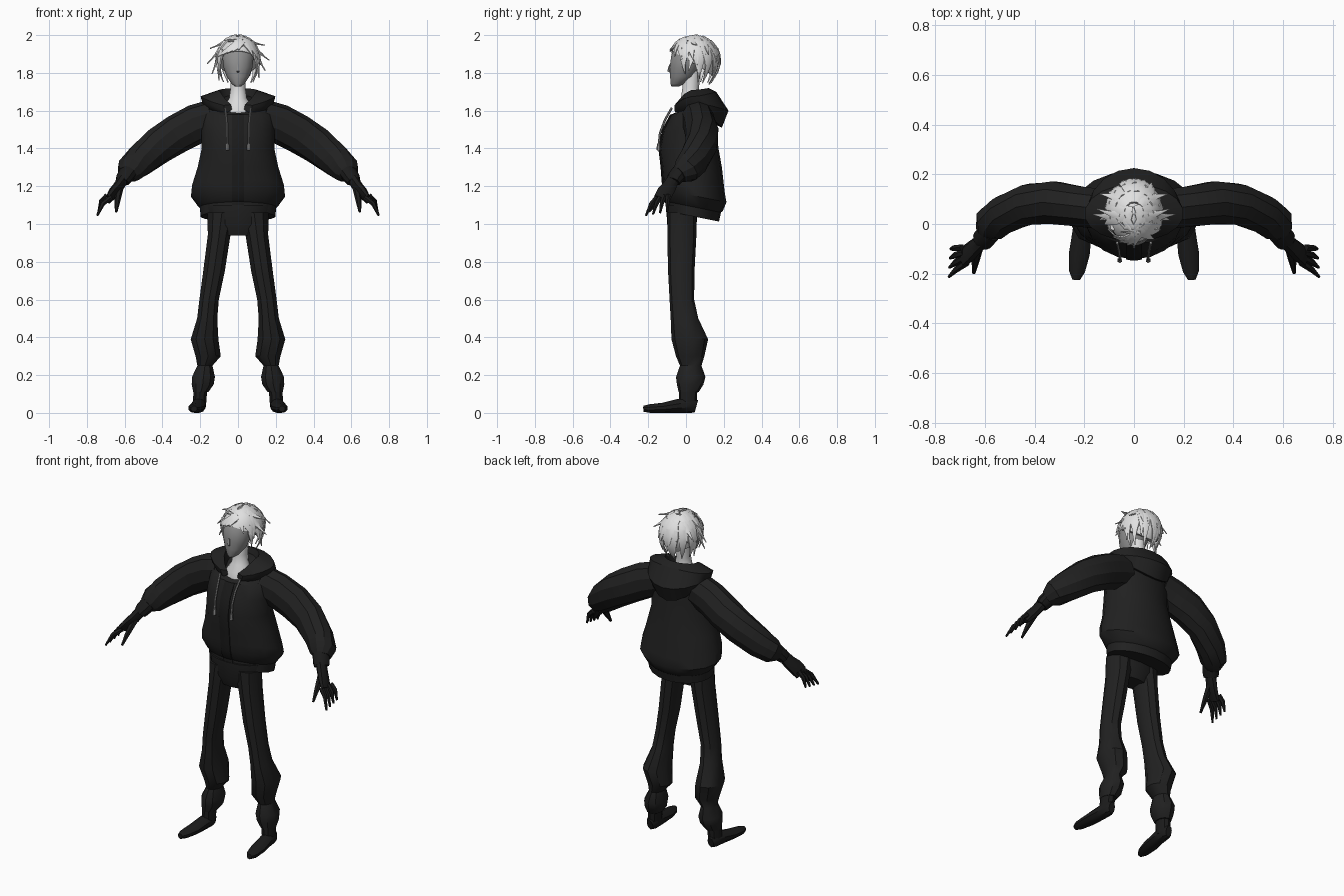
import bpy, bmesh, random
from math import sin, cos, pi, radians
from mathutils import Vector

random.seed(4)
if "Cube" in bpy.data.objects:
    bpy.data.objects.remove(bpy.data.objects["Cube"])

X, Y, Z = Vector((1, 0, 0)), Vector((0, 1, 0)), Vector((0, 0, 1))


def material(name, r, g, b):
    m = bpy.data.materials.new(name)
    m.use_nodes = True
    m.diffuse_color = (r, g, b, 1)
    node = next(n for n in m.node_tree.nodes if n.type == "BSDF_PRINCIPLED")
    node.inputs["Base Color"].default_value = (r, g, b, 1)
    node.inputs["Roughness"].default_value = 0.8
    return m


black = material("black cloth", .015, .015, .015)
dark = material("darker cloth", .011, .011, .011)
white = material("white hair", .75, .75, .75)
pale = material("pale skin", .72, .72, .72)
grey = material("shaded face", .27, .27, .27)
steel = material("grey cord", .25, .25, .25)


def skin(name, rings, mat, closed=True, cap=True, angle=35):
    """Bridge equal-sized rings of points into one mesh."""
    bm = bmesh.new()
    rows = [[bm.verts.new(p) for p in ring] for ring in rings]
    n = len(rows[0])
    for a, b in zip(rows, rows[1:]):
        for i in range(n if closed else n - 1):
            j = (i + 1) % n
            bm.faces.new((a[i], a[j], b[j], b[i]))
    if cap:
        bm.faces.new(rows[0])
        bm.faces.new(rows[-1])
    bmesh.ops.recalc_face_normals(bm, faces=bm.faces)
    for f in bm.faces:
        f.smooth = True
    me = bpy.data.meshes.new(name)
    bm.to_mesh(me)
    bm.free()
    me.set_sharp_from_angle(angle=radians(angle))
    me.materials.append(mat)
    ob = bpy.data.objects.new(name, me)
    bpy.context.collection.objects.link(ob)
    return ob


def loft(name, sections, mat, n=10, hint=Z, axis=None, move=None, angle=35):
    """Sweep ellipses (x, y, z, width, height) along a path."""
    pts = [Vector(s[:3]) for s in sections]
    rings = []
    for i, s in enumerate(sections):
        t = axis or (pts[min(i + 1, len(pts) - 1)] - pts[max(i - 1, 0)]).normalized()
        h = hint(pts[i]) if callable(hint) else hint
        u = t.cross(h).normalized()
        v = u.cross(t)
        ring = []
        for k in range(n):
            a = 2 * pi * (k + .5) / n
            p = pts[i] + u * cos(a) * s[3] + v * sin(a) * s[4]
            ring.append(move(p) if move else p)
        rings.append(ring)
    return skin(name, rings, mat, angle=angle)


def both(name, sections, mat, **kw):
    for side, sx in (("left", 1), ("right", -1)):
        loft(side + "_" + name, [(s[0] * sx, *s[1:]) for s in sections], mat, **kw)


# Jacket body: hem hangs lower behind, neckline dips in front
def jacket_tilt(p):
    if p.z < 1.25:
        p.z -= (p.y - .04) * .2
    elif p.z > 1.62:
        p.z += (p.y - .03) * .5
    return p


body = [(1.04, .04, .2, .135), (1.09, .045, .205, .14), (1.1, .045, .215, .15),
        (1.15, .047, .252, .167), (1.2, .04, .247, .165), (1.3, .03, .217, .16),
        (1.4, .015, .195, .157), (1.5, .02, .197, .142), (1.58, .035, .19, .115),
        (1.63, .04, .14, .09), (1.65, .03, .085, .07)]
loft("jacket_body", [(0, y, z, w, d) for z, y, w, d in body], black, n=18,
     hint=Y, axis=Z, move=jacket_tilt)
loft("jacket_placket", [(0, y - d + (.002 if z > 1.12 else 0), z + (.03 if z < 1.25 else 0), .034, .007)
                        for z, y, w, d in body[:9]], dark, n=8, hint=Y, axis=Z)

# Hood lying round the neck: width, back depth, then front, side and back heights
hood = [(.085, .06, 1.6, 1.64, 1.66), (.1, .08, 1.62, 1.71, 1.72),
        (.2, .12, 1.62, 1.675, 1.7), (.19, .185, 1.61, 1.64, 1.6),
        (.17, .15, 1.59, 1.62, 1.51), (.15, .09, 1.59, 1.6, 1.54)]
rings = []
for i in range(17):
    a = radians(22 + 316 * i / 16)
    front, back = max(cos(a), 0), max(-cos(a), 0)
    rings.append([(w * sin(a), .04 - front * (.09 + w * .1) + back * d,
                   zs + (zf - zs) * front ** 2 + (zb - zs) * back ** 1.5)
                  for w, d, zf, zs, zb in hood])
skin("hood", rings, black, angle=30)

# Sleeves and cuffs
both("sleeve", [(.13, .06, 1.56, .085, .1), (.22, .07, 1.53, .085, .105),
                (.32, .085, 1.478, .09, .103), (.42, .08, 1.415, .085, .098),
                (.52, .04, 1.335, .08, .088), (.575, 0, 1.285, .075, .073),
                (.595, -.035, 1.262, .045, .045)], black, angle=30)
both("cuff", [(.58, -.03, 1.275, .048, .045), (.605, -.06, 1.24, .047, .04),
              (.613, -.068, 1.225, .042, .035)], dark)

# Gloved hands
across = Vector((.5, -.1, .4))
both("palm", [(.6, -.06, 1.25, .032, .03), (.635, -.09, 1.195, .04, .028),
              (.66, -.112, 1.165, .046, .026), (.686, -.13, 1.13, .046, .017)],
     dark, n=8, hint=X)
for i, name in enumerate(("index", "middle", "ring", "little")):
    f = i / 3
    base = Vector((.672, -.155, 1.14)).lerp(Vector((.692, -.095, 1.15)), f)
    tip = Vector((.745, -.212, 1.045)).lerp(Vector((.738, -.1, 1.065)), f)
    mid = (base + tip) / 2 + Vector((.008, 0, .014))
    both(name + "_finger", [(*base, .014, .015), (*mid, .013, .013), (*tip, .006, .006)],
         dark, n=6, hint=X)
both("thumb", [(.625, -.09, 1.195, .02, .02), (.638, -.15, 1.125, .016, .016),
               (.645, -.197, 1.065, .007, .007)], dark, n=6, hint=X)

# Trousers
loft("trouser_seat", [(0, -.02, 1.1, .165, .085), (0, -.022, 1, .155, .078),
                      (0, -.022, .94, .1, .055)], black, n=14, hint=Y, axis=Z)
both("trouser_leg", [(.085, -.022, 1.06, .08, .077), (.1, -.022, .94, .063, .077),
                     (.127, -.025, .75, .06, .07), (.153, -.022, .6, .054, .065),
                     (.163, -.008, .5, .056, .073), (.177, .02, .39, .077, .097),
                     (.158, .022, .3, .07, .075), (.175, .025, .25, .042, .057),
                     (.183, .025, .19, .064, .078), (.187, .022, .15, .061, .07),
                     (.197, .014, .11, .042, .053)], black, hint=Y, axis=Z)

# Shoes
both("ankle", [(.198, .012, .14, .038, .05), (.205, .008, .03, .037, .046)],
     dark, hint=Y, axis=Z)
both("shoe", [(.205, .055, .035, .02, .033), (.205, .03, .042, .036, .042),
              (.21, -.04, .037, .041, .037), (.22, -.12, .027, .044, .027),
              (.23, -.19, .023, .034, .023), (.233, -.225, .022, .016, .016)], dark)

# Drawstrings with metal ends
both("drawstring", [(.068, -.075, 1.615, .006, .006), (.06, -.112, 1.55, .006, .006),
                    (.057, -.138, 1.48, .006, .006), (.057, -.145, 1.41, .006, .006)],
     steel, n=6, hint=Y)
both("drawstring_end", [(.057, -.144, 1.425, .009, .009), (.057, -.146, 1.39, .011, .011)],
     steel, n=6, hint=Y)

# Neck and upper chest, then the head
loft("neck", [(0, .015, 1.58, .085, .072), (0, .015, 1.625, .075, .065),
              (0, .02, 1.665, .048, .047), (0, .025, 1.72, .04, .044),
              (0, .03, 1.81, .043, .046)], pale, n=14, hint=Y, axis=Z, angle=60)
loft("head", [(0, -.058, 1.728, .016, .02), (0, -.045, 1.742, .035, .038),
              (0, -.02, 1.78, .061, .065), (0, -.008, 1.83, .078, .08),
              (0, .005, 1.9, .086, .083), (0, .03, 1.95, .06, .07)],
     grey, n=16, hint=Y, axis=Z, angle=60)
loft("nose", [(0, -.085, 1.845, .005, .004), (0, -.091, 1.81, .008, .008),
              (0, -.084, 1.802, .007, .004)], grey, n=6, hint=Y, axis=Z, angle=60)

# Hair cap: short over the face, long at the nape
middle = Vector((0, .045, 1.873))


def scalp(az, el, k=1.0):
    a, e = radians(az), radians(el)
    return middle + k * Vector((.107 * sin(a) * cos(e), -.127 * cos(a) * cos(e), .118 * sin(e)))


rings = []
for i in range(8):
    ring = []
    for j in range(24):
        low = -12 + 34 * cos(radians(15 * j))
        ring.append(scalp(15 * j, low + (86 - low) * i / 7))
    rings.append(ring)
skin("hair_cap", rings, white, angle=60)


# Tapered locks that follow the scalp and flick out at the tip
def lock(name, a0, e0, a1, e1, flick, width):
    sections = []
    for i in range(6):
        f = i / 5
        p = scalp(a0 + (a1 - a0) * f, e0 + (e1 - e0) * f, 1.0 + .05 * f + flick * f ** 3)
        w = width * (.5 + 1.4 * f) if f < .35 else width * (1.06 - f)
        sections.append((*p, w, max(.003, .013 * (1.1 - f))))
    loft(name, sections, white, n=6, hint=lambda p: p - middle, angle=50)


for tier, (low, flick, step) in enumerate(((-8, .06, 30), (-34, .08, 26), (-58, .22, 24))):
    for az in range(75 + 15 * tier, 286 - 15 * tier, step):
        lock("back_lock", az, 72 - 22 * tier, az + random.uniform(-12, 12),
             low + random.uniform(-6, 6), flick + random.uniform(0, .06), .036)
# Fringe swept across the forehead from a parting
for k in range(5):
    lock("fringe_lock", 35 - 8 * k, 66 - 5 * k, -62 + 16 * k, 6 + 4 * k, .06, .036)
for k in range(3):
    lock("fringe_lock", 25 + 8 * k, 62, 42 + 20 * k, 6 - 6 * k, .07, .034)
# Loose tufts beside the face and over the crown
for side in (1, -1):
    for a0, e0, a1, e1, flick in ((80, 35, 88, -5, .5), (85, 15, 80, -24, .42),
                                  (100, 5, 100, -42, .3), (60, 25, 66, -38, .12),
                                  (80, 60, 95, 22, .42), (130, 50, 115, 5, .35)):
        lock("side_tuft", side * a0, e0, side * a1, e1 + side * 3, flick, .026)
for a0, a1, e1 in ((-150, 20, 52), (-120, 70, 48), (170, -40, 45), (120, -75, 50)):
    lock("crown_tuft", a0, 84, a1, e1, .06, .03)
